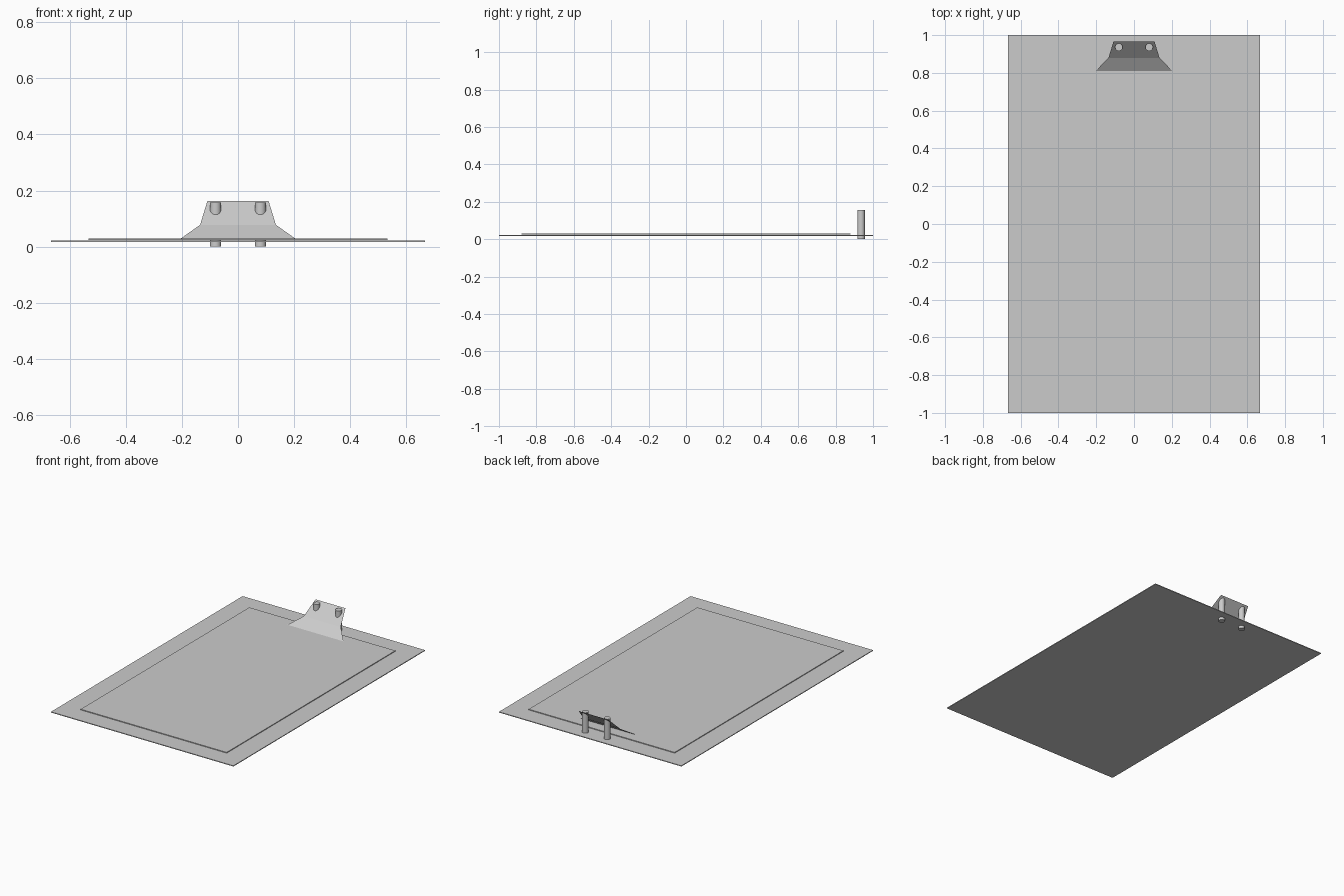
import bpy

if "Cube" in bpy.data.objects:
    bpy.data.objects.remove(bpy.data.objects["Cube"])


def slab(name, size, z0, z1):
    """Flat box centred on x and y, between two heights."""
    bpy.ops.mesh.primitive_cube_add(size=1, location=(0, 0, (z0 + z1) / 2))
    ob = bpy.context.object
    ob.name = name
    ob.scale = (size[0], size[1], z1 - z0)
    bpy.ops.object.transform_apply(location=False, rotation=False, scale=True)
    return ob


# Backing board and the sheet of paper lying on it
slab("board", (1.333, 2.0), 0.017, 0.022)
slab("paper", (1.067, 1.76), 0.024, 0.029)

# Bent sheet-metal clip: (half width, y, z) at each fold
folds = [(0.21, 0.803, 0.025), (0.135, 0.88, 0.078), (0.109, 0.965, 0.163)]
verts = [(side * w, y, z) for w, y, z in folds for side in (-1, 1)]
faces = [(2 * i, 2 * i + 1, 2 * i + 3, 2 * i + 2) for i in range(len(folds) - 1)]
mesh = bpy.data.meshes.new("clip")
mesh.from_pydata(verts, [], faces)
clip = bpy.data.objects.new("clip", mesh)
bpy.context.collection.objects.link(clip)

# Two posts running through the board and the clip
post_height = 0.157
for side, label in ((-1, "left"), (1, "right")):
    bpy.ops.mesh.primitive_cylinder_add(
        vertices=32, radius=0.02, depth=post_height,
        location=(side * 0.08, 0.936, post_height / 2))
    bpy.context.object.name = "post_" + label
    bpy.ops.object.shade_smooth_by_angle()
